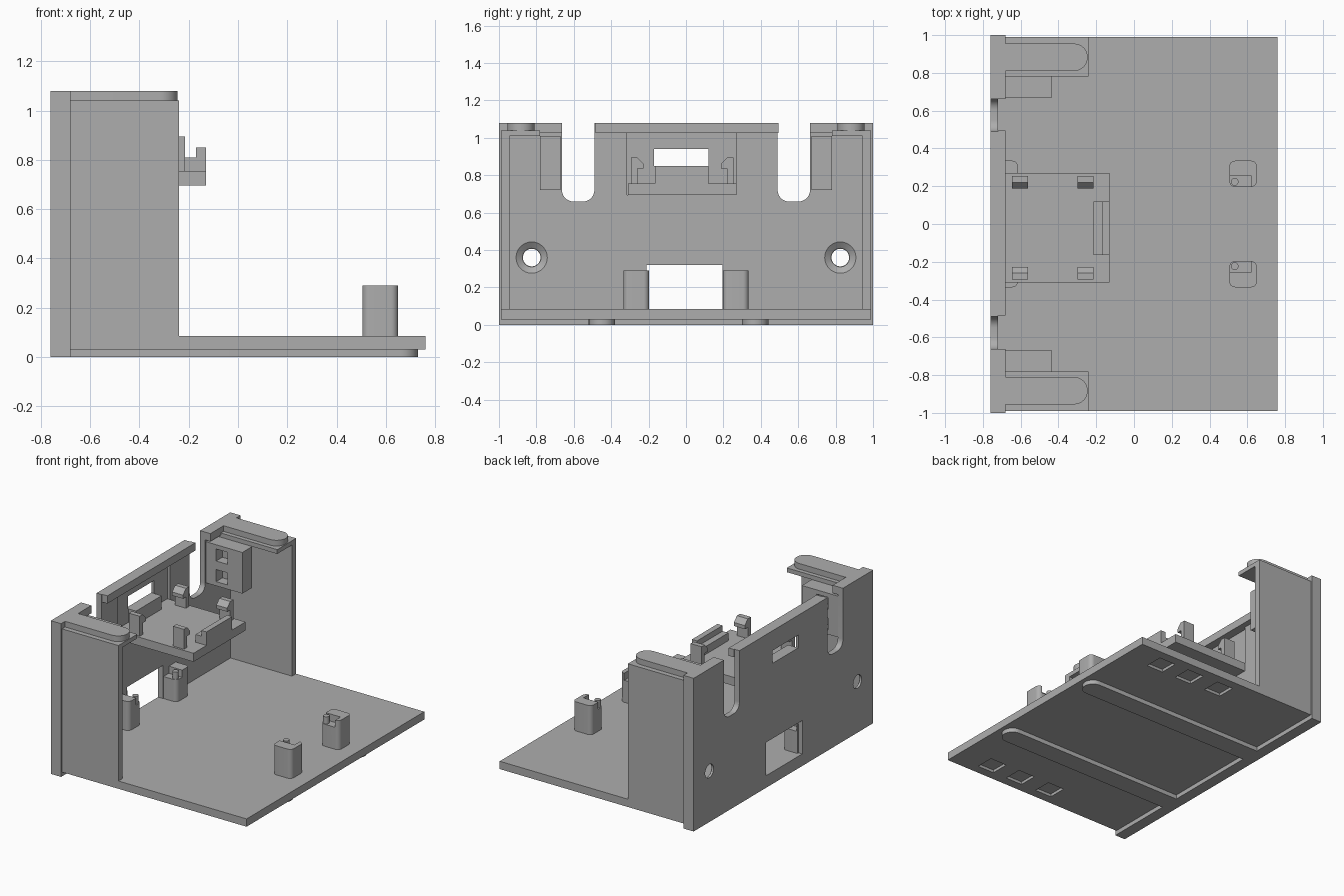
import bpy, bmesh, math
from mathutils import Matrix, Vector

old = bpy.data.objects.get("Cube")
if old:
    bpy.data.objects.remove(old)

grey = bpy.data.materials.new("plain grey plastic")
grey.use_nodes = True
grey.diffuse_color = (0.42, 0.42, 0.42, 1)
grey.node_tree.nodes["Principled BSDF"].inputs["Base Color"].default_value = (0.42, 0.42, 0.42, 1)
parts = []


def finish(name, bm, cutter=False):
    bmesh.ops.recalc_face_normals(bm, faces=bm.faces)
    mesh = bpy.data.meshes.new(name)
    bm.to_mesh(mesh)
    bm.free()
    obj = bpy.data.objects.new(name, mesh)
    bpy.context.scene.collection.objects.link(obj)
    mesh.materials.append(grey)
    if cutter:
        obj.hide_render = True
    else:
        parts.append(obj)
    return obj


def box(name, x, y, z, axis=None, radius=0, where=None, cutter=False):
    """Box from ranges; edges along an axis may be rounded where the rule holds."""
    bm = bmesh.new()
    bmesh.ops.create_cube(bm, size=1)
    for v in bm.verts:
        v.co = [r[0] if c < 0 else r[1] for c, r in zip(v.co, (x, y, z))]
    if axis is not None:
        edges = []
        for e in bm.edges:
            a, b = e.verts
            mid = (a.co + b.co) / 2
            if abs((a.co - b.co).normalized()[axis]) > 0.9 and (not where or where(mid)):
                edges.append(e)
        bmesh.ops.bevel(bm, geom=edges, offset=radius, segments=8, profile=0.5, affect='EDGES')
    return finish(name, bm, cutter)


def cone(name, centre, r1, r2, depth, along_x=False, cutter=False):
    bm = bmesh.new()
    bmesh.ops.create_cone(bm, cap_ends=True, segments=32, radius1=r1, radius2=r2, depth=depth)
    turn = Matrix.Rotation(math.pi / 2, 4, 'Y') if along_x else Matrix()
    bm.transform(Matrix.Translation(centre) @ turn)
    return finish(name, bm, cutter)


def prism_x(name, profile, x):
    """Extrude a y-z profile along x."""
    bm = bmesh.new()
    face = bm.faces.new([bm.verts.new((x[0], y, z)) for y, z in profile])
    new = bmesh.ops.extrude_face_region(bm, geom=[face])["geom"]
    bmesh.ops.translate(bm, vec=(x[1] - x[0], 0, 0),
                        verts=[v for v in new if isinstance(v, bmesh.types.BMVert)])
    return finish(name, bm)


def cut(obj, cutters):
    bpy.context.view_layer.objects.active = obj
    for c in cutters:
        mod = obj.modifiers.new("cut", 'BOOLEAN')
        mod.operation, mod.solver, mod.object = 'DIFFERENCE', 'EXACT', c
        bpy.ops.object.modifier_apply(modifier=mod.name)
        bpy.data.objects.remove(c)


def span(side, a, b):
    return tuple(sorted((side * a, side * b)))


# Base plate with shallow square pockets underneath
base = box("base_plate", (-0.68, 0.76), (-0.99, 0.99), (0.03, 0.085))
cut(base, [box("pocket_cutter", (x - 0.065, x + 0.065), (y - 0.065, y + 0.065), (0, 0.05), cutter=True)
           for x in (0, 0.25, 0.49) for y in (-0.86, 0.86)])

# Round-ended rails under the base
for y in (-0.45, 0.37):
    box("bottom_rail", (-0.68, 0.73), (y - 0.07, y + 0.07), (0, 0.03), 2, 0.069, lambda m: m.x > 0)

# Back wall with notches, window, port opening, panel recess and screw holes
wall = box("back_wall", (-0.76, -0.72), (-1, 1), (0, 1.08))
cutters = [
    box("panel_cutter", (-0.74, -0.6), (-0.315, 0.27), (0.695, 1.025), cutter=True),
    box("window_cutter", (-0.9, -0.6), (-0.17, 0.12), (0.85, 0.94), cutter=True),
    box("port_cutter", (-0.9, -0.6), (-0.21, 0.195), (0.085, 0.32), cutter=True)]
for s in (-1, 1):
    cutters += [
        box("notch_cutter", (-0.9, -0.6), span(s, 0.49, 0.663), (0.66, 1.2), 0, 0.06,
            lambda m: m.z < 1, cutter=True),
        cone("hole_cutter", (-0.74, s * 0.825, 0.36), 0.047, 0.047, 0.2, True, True),
        cone("countersink_cutter", (-0.729, s * 0.825, 0.36), 0.05, 0.092, 0.03, True, True)]
cut(wall, cutters)

# Wall thickening: top lip, foot and ends
box("wall_top_lip", (-0.72, -0.68), (-0.485, 0.495), (1.025, 1.08))
box("wall_foot", (-0.72, -0.68), (-1, 1), (0, 0.085))

for s in (-1, 1):
    box("wall_corner_lip", (-0.72, -0.68), span(s, 0.663, 1), (1.025, 1.08))
    box("wall_end_strip", (-0.72, -0.68), span(s, 0.945, 1), (0.085, 1.025))
    # Side wall, its top flange and round-ended rail
    box("side_wall", (-0.68, -0.24), span(s, 0.945, 0.99), (0.085, 1.04))
    box("top_flange", (-0.72, -0.24), span(s, 0.78, 0.945), (1.01, 1.04))
    box("top_rail", (-0.68, -0.245), span(s, 0.81, 0.955), (1.04, 1.08), 2, 0.072,
        lambda m: m.x > -0.4)
    # Block with two square sockets facing the middle
    block = box("socket_block", (-0.72, -0.435), span(s, 0.67, 0.78), (0.72, 1.01))
    cut(block, [box("socket_cutter", (-0.64, -0.55), span(s, 0.6, 0.74), (z, z + 0.085), cutter=True)
                for z in (0.75, 0.895)])

# Shelf with end stops
box("shelf", (-0.74, -0.13), (-0.31, 0.27), (0.695, 0.755))
box("front_stop_step", (-0.215, -0.17), (-0.165, 0.12), (0.755, 0.81))
box("front_stop", (-0.17, -0.13), (-0.165, 0.12), (0.755, 0.85))
box("rear_stop", (-0.74, -0.68), (-0.165, 0.12), (0.755, 0.85))

# Hooked clips on the shelf
hook = [(0.275, 0.755), (0.275, 0.895), (0.24, 0.895), (0.207, 0.86),
        (0.207, 0.835), (0.24, 0.835), (0.24, 0.755)]
for s in (-1, 1):
    for x in ((-0.645, -0.56), (-0.3, -0.215)):
        prism_x("clip", [(s * y - 0.02, z) for y, z in hook], x)

# Corner posts, each with a stepped seat and a locating pin
for s in (-1, 1):
    for end, x0, x1 in ((1, 0.505, 0.65), (-1, -0.755, -0.615)):
        y = span(s, 0.197, 0.335)
        post = box("post", (x0 if end > 0 else -0.73, x1), y, (0.085, 0.29), 2, 0.03,
                   lambda m: end > 0 or m.x > -0.65)
        seat = (x0 - 0.05, x1 - 0.03) if end > 0 else (x0 + 0.03, x1 + 0.05)
        cut(post, [box("seat_cutter", seat, span(s, 0.1, 0.257), (0.24, 0.4), cutter=True)])
        px = x0 + 0.028 if end > 0 else x1 - 0.028
        cone("locating_pin", (px, s * 0.223, 0.26), 0.02, 0.02, 0.06)

# Smooth the rounded faces, keep edges sharp
bpy.ops.object.select_all(action='DESELECT')
for p in parts:
    p.select_set(True)
bpy.context.view_layer.objects.active = parts[0]
bpy.ops.object.shade_smooth_by_angle(angle=math.radians(30))
